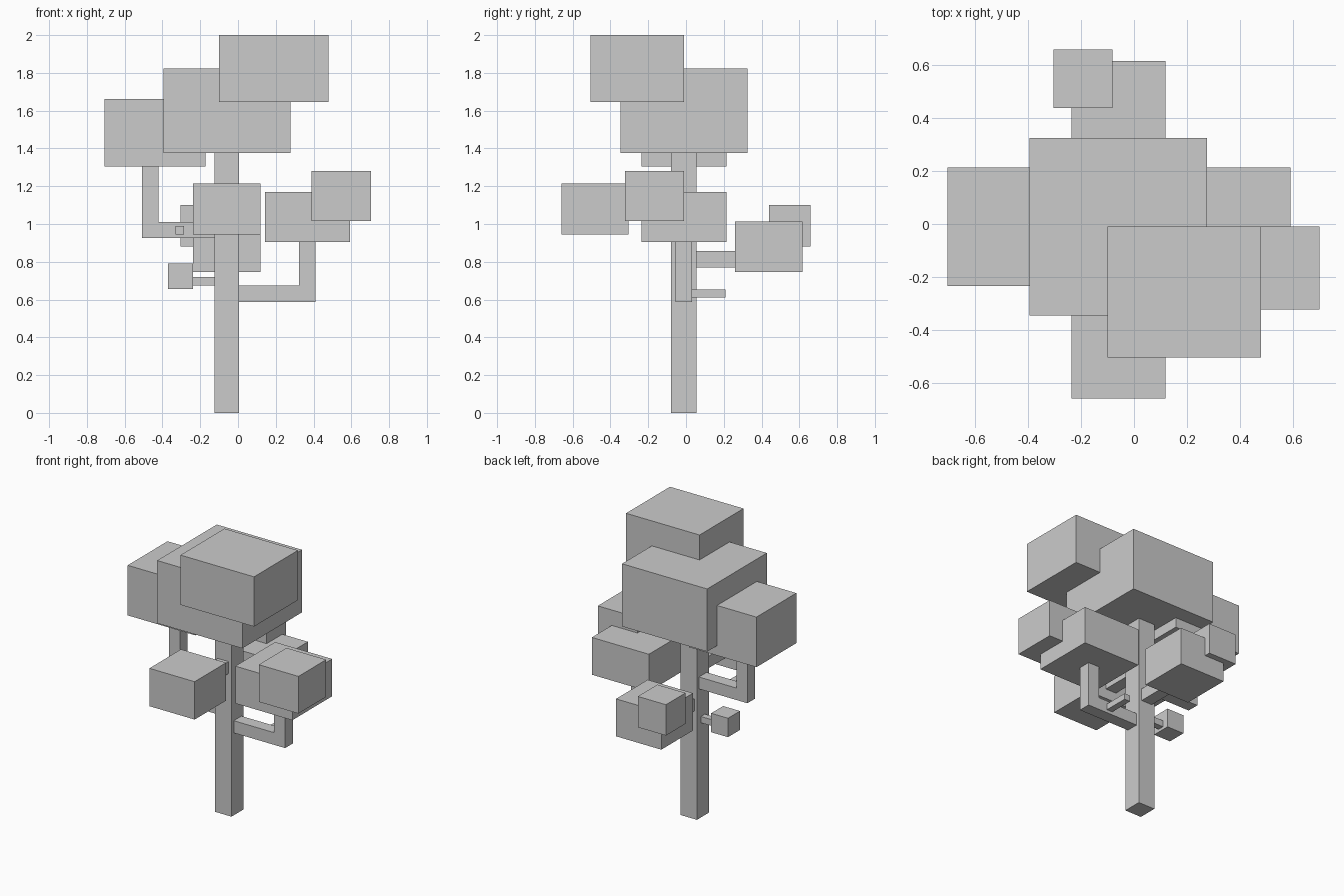
import bpy

if "Cube" in bpy.data.objects:
    bpy.data.objects.remove(bpy.data.objects["Cube"])


def box(name, x, y, z):
    """Flat-faced box from (min, max) ranges on each axis."""
    bpy.ops.mesh.primitive_cube_add(size=1)
    ob = bpy.context.object
    ob.name = ob.data.name = name
    ob.location = [(a + b) / 2 for a, b in (x, y, z)]
    ob.scale = [b - a for a, b in (x, y, z)]
    bpy.ops.object.transform_apply(location=True, rotation=False, scale=True)
    return ob


def elbow_branch(name, inner, corner, outer, z0, z1, top):
    """L-shaped branch: profile in the XZ plane, extruded along y."""
    pts = [(inner, z0), (outer, z0), (outer, top), (corner, top), (corner, z1), (inner, z1)]
    if outer < inner:
        pts.reverse()
    y0, y1 = -0.055, 0.032
    n = len(pts)
    verts = [(x, y, z) for y in (y0, y1) for x, z in pts]
    faces = [tuple(range(n)), tuple(reversed(range(n, 2 * n)))]
    faces += [(i, i + n, (i + 1) % n + n, (i + 1) % n) for i in range(n)]
    me = bpy.data.meshes.new(name)
    me.from_pydata(verts, [], faces)
    ob = bpy.data.objects.new(name, me)
    bpy.context.collection.objects.link(ob)


# Trunk
box("trunk", (-0.125, 0.005), (-0.08, 0.055), (0, 1.38))

# Bent side branches
elbow_branch("right_branch", 0.005, 0.322, 0.41, 0.588, 0.675, 0.91)
elbow_branch("left_branch", -0.125, -0.42, -0.507, 0.925, 1.01, 1.31)

# Straight front and back branches
box("front_branch", (-0.104, -0.018), (-0.31, -0.08), (1.015, 1.10))
box("back_branch", (-0.104, -0.018), (0.055, 0.265), (0.77, 0.857))

# Twigs
box("right_twig", (0.21, 0.255), (0.03, 0.21), (0.61, 0.653))
box("left_twig", (-0.33, -0.285), (-0.235, -0.055), (0.945, 0.99))
box("trunk_twig", (-0.24, -0.125), (-0.035, 0.01), (0.675, 0.72))

# Foliage blocks
foliage = {
    "crown_top": ((-0.10, 0.48), (-0.505, -0.01), (1.645, 2.0)),
    "crown_main": ((-0.395, 0.277), (-0.347, 0.325), (1.375, 1.822)),
    "left_foliage": ((-0.706, -0.173), (-0.235, 0.214), (1.305, 1.662)),
    "right_foliage": ((0.143, 0.593), (-0.235, 0.214), (0.904, 1.17)),
    "right_small_foliage": ((0.39, 0.703), (-0.323, -0.01), (1.015, 1.28)),
    "front_foliage": ((-0.237, 0.12), (-0.66, -0.305), (0.945, 1.215)),
    "back_foliage": ((-0.237, 0.12), (0.26, 0.617), (0.745, 1.012)),
    "back_small_foliage": ((-0.304, -0.082), (0.44, 0.66), (0.88, 1.10)),
    "twig_foliage": ((-0.37, -0.237), (-0.08, 0.055), (0.655, 0.79)),
}
for name, ranges in foliage.items():
    box(name, *ranges)
